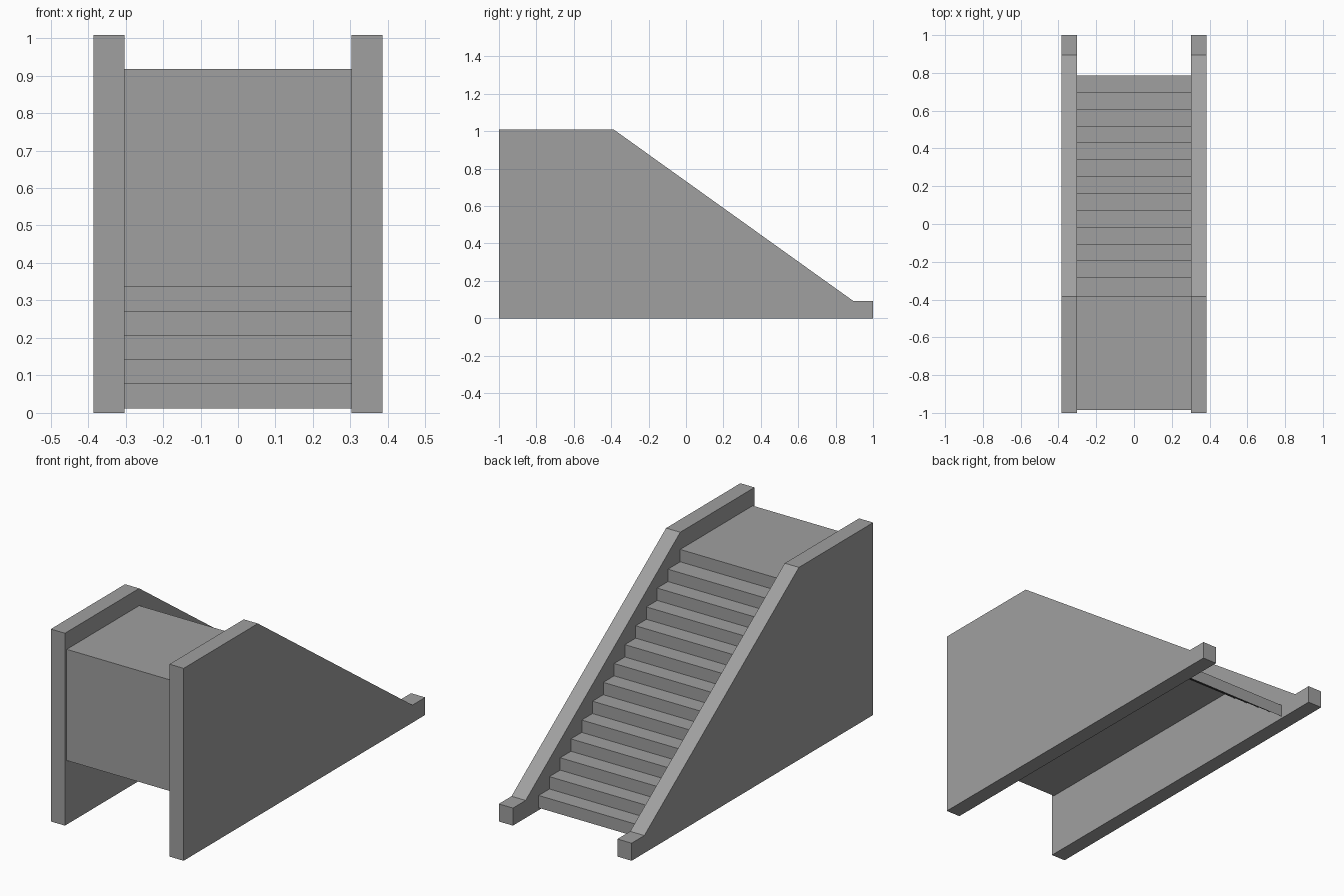
import bpy
import bmesh

cube = bpy.data.objects.get("Cube")
if cube:
    bpy.data.objects.remove(cube, do_unlink=True)

grey = bpy.data.materials.new("concrete_grey")
grey.use_nodes = True
colour = (0.35, 0.35, 0.35, 1.0)
grey.diffuse_color = colour
grey.node_tree.nodes["Principled BSDF"].inputs["Base Color"].default_value = colour


def extrude_profile(name, profile, x0, x1, closed):
    """Sweep a (y, z) profile, listed counter-clockwise, from x0 to x1."""
    bm = bmesh.new()
    low = [bm.verts.new((x0, y, z)) for y, z in profile]
    high = [bm.verts.new((x1, y, z)) for y, z in profile]
    n = len(profile)
    for i in range(n if closed else n - 1):
        j = (i + 1) % n
        bm.faces.new((high[i], low[i], low[j], high[j]))
    if closed:
        bm.faces.new(high)
        bm.faces.new(low[::-1])
    mesh = bpy.data.meshes.new(name)
    bm.to_mesh(mesh)
    bm.free()
    mesh.materials.append(grey)
    obj = bpy.data.objects.new(name, mesh)
    bpy.context.collection.objects.link(obj)
    return obj


HALF, INNER = 0.385, 0.303      # outer and inner faces of the side walls
STEPS, SOLID_STEP = 14, 5       # risers, and the tread level with the underside
FOOT, TOP = 0.012, 0.918
FIRST, GOING = 0.787, 0.0892    # first riser and tread depth
LANDING, FRONT = -0.385, -0.985
rise = (TOP - FOOT) / STEPS

# Side walls with a sloping top and a low foot at the back
wall = [(-1, 0), (1, 0), (1, 0.092), (0.895, 0.092), (LANDING, 1.008), (-1, 1.008)]
extrude_profile("left_wall", wall, INNER, HALF, True)
extrude_profile("right_wall", wall, -HALF, -INNER, True)

# Steps rising to the landing
stairs = []
for k in range(STEPS):
    y = LANDING if k == STEPS - 1 else FIRST - GOING * k
    stairs += [(y, FOOT + rise * k), (y, FOOT + rise * (k + 1))]

# Landing, front panel and flat underside; the lowest steps stay a thin shell
under = FOOT + rise * SOLID_STEP
stairs += [(FRONT, TOP), (FRONT, under), (FIRST - GOING * SOLID_STEP, under)]
extrude_profile("stairs_and_landing", stairs, -INNER, INNER, False)
